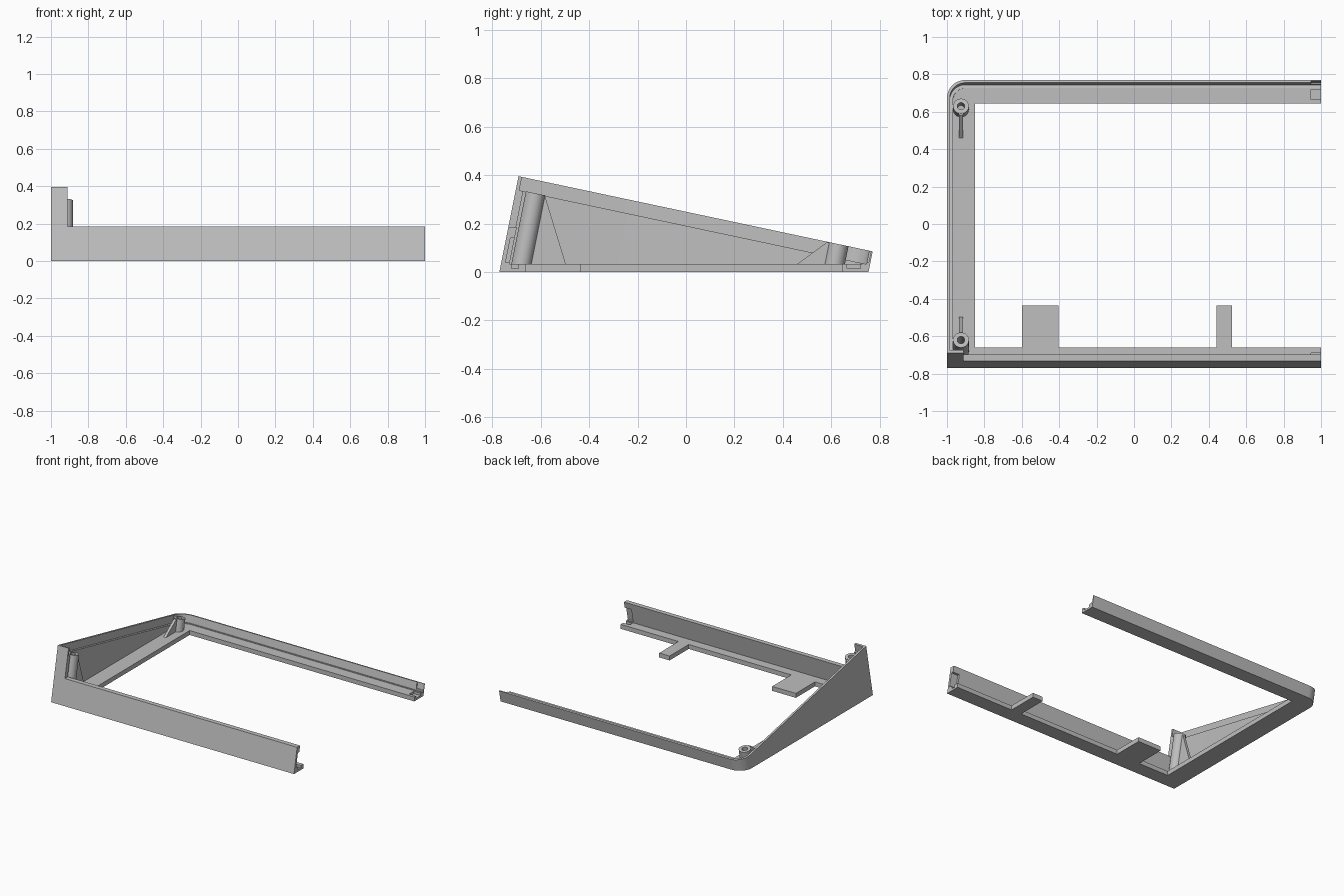
import bpy, bmesh
from math import sin, cos, pi

cube = bpy.data.objects.get("Cube")
if cube:
    bpy.data.objects.remove(cube, do_unlink=True)

# One plain grey for the whole frame
grey = bpy.data.materials.new("plain grey")
grey.use_nodes = True
GREY = (0.52, 0.52, 0.52, 1)
grey.diffuse_color = GREY
grey.node_tree.nodes["Principled BSDF"].inputs["Base Color"].default_value = GREY

LEAN = 0.2                      # y shift per unit of height
FRONT, BACK = -0.77, 0.753      # outer faces at ground level
CORNER = 0.1                    # radius of the rounded back corner
POST_X = -0.925
FLOOR = 0.033


def solid(name, lower, upper):
    """Closed solid between two matching outlines."""
    bm = bmesh.new()
    a = [bm.verts.new(p) for p in lower]
    b = [bm.verts.new(p) for p in upper]
    bm.faces.new(a)
    bm.faces.new(b)
    for i in range(len(a)):
        j = (i + 1) % len(a)
        bm.faces.new((a[i], a[j], b[j], b[i]))
    bmesh.ops.recalc_face_normals(bm, faces=bm.faces)
    mesh = bpy.data.meshes.new(name)
    bm.to_mesh(mesh)
    bm.free()
    mesh.materials.append(grey)
    obj = bpy.data.objects.new(name, mesh)
    bpy.context.collection.objects.link(obj)
    return obj


def leaning(name, outline, z0, top, lean=LEAN):
    """Extrude a plan outline upwards along the lean; top maps y to height."""
    lower = [(x, y + lean * z0, z0) for x, y in outline]
    upper = [(x, y + lean * top(y), top(y)) for x, y in outline]
    return solid(name, lower, upper)


def rim(drop):
    """Sloping top plane, lowered by drop."""
    return lambda y: (0.2485 - drop - 0.2123 * y) / (1 + 0.2123 * LEAN)


def flat(z):
    return lambda y: z


def rect(x0, x1, y0, y1):
    return [(x0, y0), (x1, y0), (x1, y1), (x0, y1)]


def circle(x, y, r, n=32):
    return [(x + r * cos(2 * pi * i / n), y + r * sin(2 * pi * i / n)) for i in range(n)]


def side_path(d):
    """Back, rounded corner, left side and front return, inset by d."""
    arc = [(-1 + CORNER - (CORNER - d) * sin(t * pi / 24),
            BACK - CORNER + (CORNER - d) * cos(t * pi / 24)) for t in range(13)]
    return [(1, BACK - d)] + arc + [(-1 + d, FRONT + d), (-0.912, FRONT + d)]


def cut(obj, cutter):
    mod = obj.modifiers.new("cut", 'BOOLEAN')
    mod.operation = 'DIFFERENCE'
    mod.object = cutter
    bpy.context.view_layer.objects.active = obj
    bpy.ops.object.modifier_apply(modifier=mod.name)
    bpy.data.objects.remove(cutter, do_unlink=True)


# Walls: thin outer lip and the lower inner ledge
lip = leaning("outer_lip", side_path(0) + side_path(0.015)[::-1], 0, rim(0))
ledge = leaning("inner_ledge", side_path(0.015) + side_path(0.032)[::-1], 0, rim(0.058))
front_wall = leaning("front_wall", rect(-0.912, 1, FRONT, FRONT + 0.035), 0, flat(0.185))

# Bottom flange with two support tabs
inner_edge = [(1, -0.76), (1, -0.66),
              (0.525, -0.66), (0.525, -0.435), (0.44, -0.435), (0.44, -0.66),
              (-0.405, -0.66), (-0.405, -0.435), (-0.6, -0.435), (-0.6, -0.66),
              (-0.85, -0.66), (-0.85, 0.645), (1, 0.645)]
flange = leaning("bottom_flange", side_path(0.01)[:-1] + inner_edge, 0, flat(FLOOR), 0)
parts = [lip, ledge, front_wall, flange]

# Joint recesses at the open ends
for y0, y1 in ((-0.72, -0.69), (0.665, 0.72)):
    cut(flange, leaning("cutter", rect(0.945, 1.1, y0, y1), 0.015, flat(0.1), 0))
cut(front_wall, leaning("cutter", rect(0.945, 1.1, -0.752, -0.72), 0.04, flat(0.14)))
cut(lip, leaning("cutter", rect(0.945, 1.1, 0.7, 0.746), 0.042, flat(0.2)))

# Hollow screw posts
for name, y, drop in (("front_post", -0.685, 0.056), ("back_post", 0.607, 0)):
    post = leaning(name, circle(POST_X, y, 0.042), 0.02, rim(drop))
    cut(post, leaning("cutter", circle(POST_X, y, 0.02), FLOOR, flat(0.6)))
    parts.append(post)

# Ribs bracing the posts
for name, shape in (
        ("front_rib", [(-0.64, 0.03), (-0.495, 0.03), (-0.583, 0.318), (-0.59, 0.318)]),
        ("back_rib", [(0.455, 0.03), (0.58, 0.03), (0.59, 0.121), (0.58, 0.122)])):
    parts.append(solid(name, [(POST_X - 0.01, y, z) for y, z in shape],
                       [(POST_X + 0.01, y, z) for y, z in shape]))

# Smooth the curves, keep the edges
bpy.ops.object.select_all(action='DESELECT')
for obj in parts:
    obj.select_set(True)
bpy.context.view_layer.objects.active = lip
bpy.ops.object.shade_smooth_by_angle()
